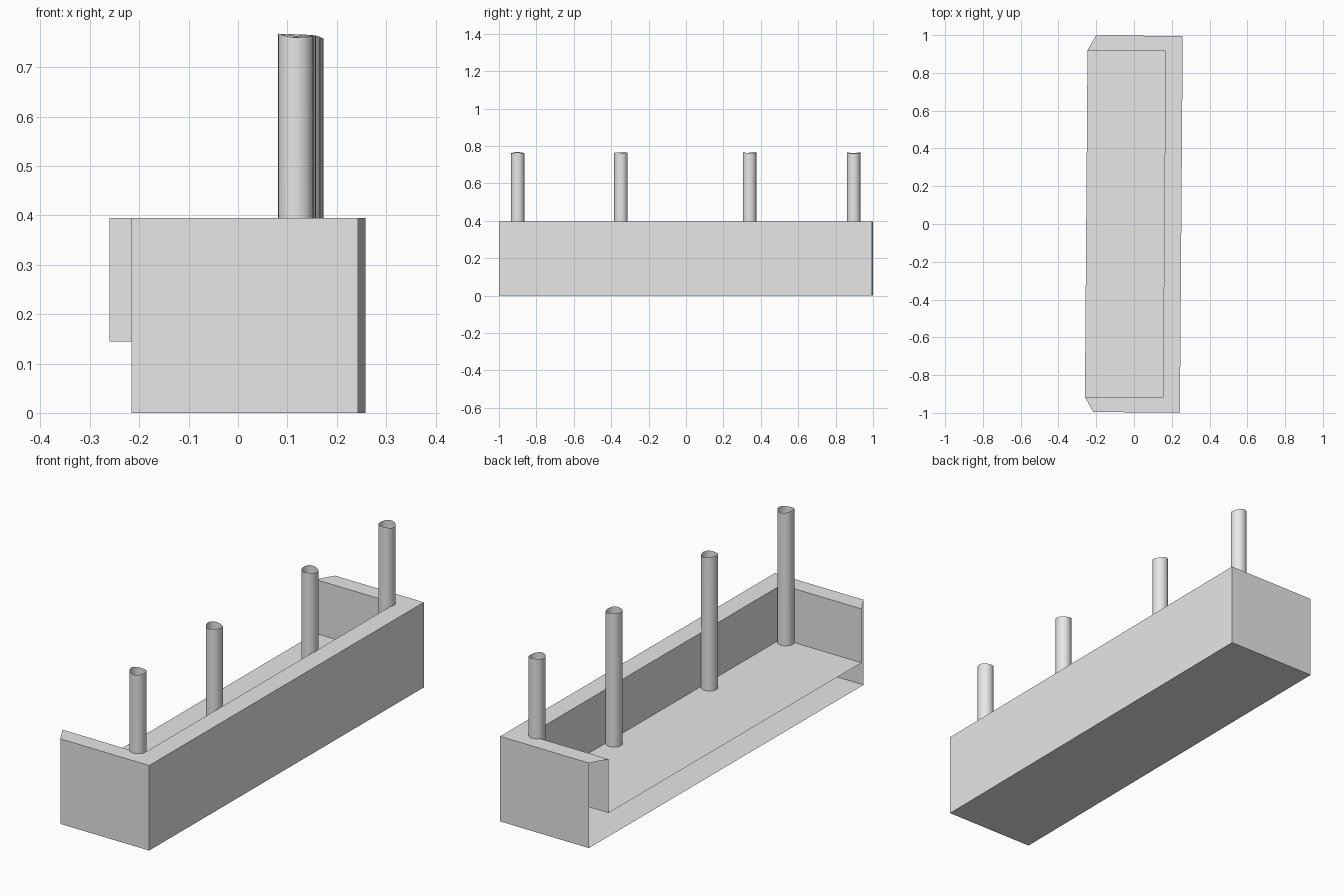
import bpy, bmesh, math
from mathutils import Matrix

if "Cube" in bpy.data.objects:
    bpy.data.objects.remove(bpy.data.objects["Cube"])

grey = bpy.data.materials.new("light_grey")
grey.diffuse_color = (0.8, 0.8, 0.8, 1)
grey.use_nodes = True
grey.node_tree.nodes["Principled BSDF"].inputs["Base Color"].default_value = grey.diffuse_color

TURN = Matrix.Rotation(-0.0075, 4, 'Z')   # the whole tray is slightly turned
TOP, FLOOR = 0.395, 0.145


def finish(bm, name, smooth=False):
    mesh = bpy.data.meshes.new(name)
    bm.to_mesh(mesh)
    bm.free()
    mesh.materials.append(grey)
    for p in mesh.polygons:
        p.use_smooth = smooth
    obj = bpy.data.objects.new(name, mesh)
    bpy.context.collection.objects.link(obj)
    return obj


def outline(left, right, half):
    return [(left, half), (right, half), (right, -half), (left, -half)]


# Tray: hollow outer and inner shells joined by a rim, open on the -x side
bm = bmesh.new()


def ring(points, z):
    return [bm.verts.new((x, y, z)) for x, y in points]


outer = outline(-0.208, 0.2505, 0.997)
inner = outline(-0.253, 0.16, 0.918)
out_low, out_top = ring(outer, 0), ring(outer, TOP)
in_low, in_top = ring(inner, FLOOR), ring(inner, TOP)
bm.faces.new(out_low)
bm.faces.new(in_low[::-1])
for a in range(3):
    b = a + 1
    bm.faces.new((out_low[a], out_top[a], out_top[b], out_low[b]))
    bm.faces.new((in_low[b], in_top[b], in_top[a], in_low[a]))
    bm.faces.new((in_top[a], in_top[b], out_top[b], out_top[a]))
bmesh.ops.transform(bm, matrix=TURN, verts=bm.verts)
finish(bm, "tray")


# Posts: open thin tubes standing on the tray floor with a wavy top edge
def post(index, x, y, radius=0.036, sides=24):
    bm = bmesh.new()
    low, high = [], []
    for i in range(sides):
        a = 2 * math.pi * i / sides
        px, py = x + radius * math.cos(a), y + radius * math.sin(a)
        wave = 0.003 * math.cos(2 * a + index) - 0.002 * math.cos(a)
        low.append(bm.verts.new((px, py, FLOOR)))
        high.append(bm.verts.new((px, py, 0.763 + wave)))
    for i in range(sides):
        j = (i + 1) % sides
        bm.faces.new((low[i], low[j], high[j], high[i]))
    finish(bm, "post_%d" % (index + 1), smooth=True)


for n, (x, y) in enumerate([(0.117, -0.90), (0.122, -0.348),
                            (0.131, 0.34), (0.137, 0.897)]):
    post(n, x, y)
